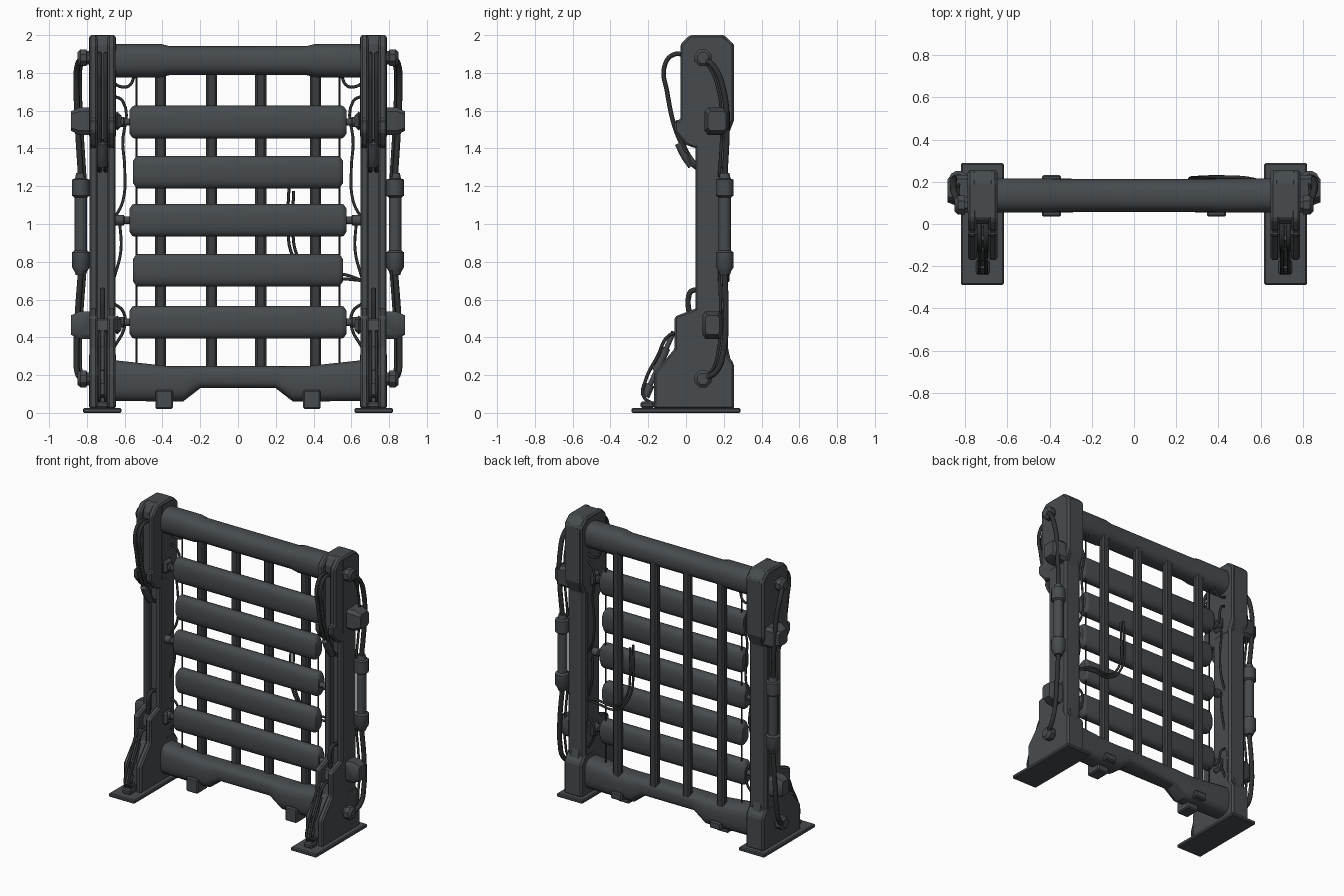
import bpy, bmesh, math
from mathutils import Vector


def material(name, rgb):
    m = bpy.data.materials.new(name)
    m.diffuse_color = (*rgb, 1)
    return m


STEEL = material("slate_steel", (0.062, 0.071, 0.078))
DARK = material("dark_steel", (0.043, 0.047, 0.050))
RUBBER = material("black_rubber", (0.028, 0.030, 0.031))


def finish(name, bm, mat, bevel=0, smooth=True):
    bmesh.ops.recalc_face_normals(bm, faces=bm.faces)
    me = bpy.data.meshes.new(name)
    bm.to_mesh(me)
    bm.free()
    me.materials.append(mat)
    ob = bpy.data.objects.new(name, me)
    bpy.context.collection.objects.link(ob)
    if bevel:
        b = ob.modifiers.new("bevel", 'BEVEL')
        b.width, b.segments, b.limit_method = bevel, 1, 'ANGLE'
    if smooth:
        bpy.ops.object.select_all(action='DESELECT')
        bpy.context.view_layer.objects.active = ob
        ob.select_set(True)
        bpy.ops.object.shade_smooth_by_angle(angle=math.radians(35))
    return ob


def box(name, x, y, z, mat=STEEL, bevel=0.008):
    bm = bmesh.new()
    bmesh.ops.create_cube(bm, size=1)
    for v in bm.verts:
        v.co = Vector([(r[0] + r[1]) / 2 + c * abs(r[1] - r[0])
                       for r, c in zip((x, y, z), v.co)])
    return finish(name, bm, mat, bevel, False)


def prism(name, profile, x0, x1, mat=STEEL, bevel=0.008):
    """Side profile in (y, z), extruded from x0 to x1."""
    bm = bmesh.new()
    a = [bm.verts.new((x0, y, z)) for y, z in profile]
    b = [bm.verts.new((x1, y, z)) for y, z in profile]
    bm.faces.new(a)
    bm.faces.new(b[::-1])
    n = len(a)
    for i in range(n):
        j = (i + 1) % n
        bm.faces.new((a[i], a[j], b[j], b[i]))
    return finish(name, bm, mat, bevel, False)


def loft(name, rings, mat=STEEL, n=20, axis='x', power=1.0):
    """Rings (position, centre_u, centre_v, radius_u, radius_v) along an axis."""
    bm = bmesh.new()
    loops = []
    for p, cu, cv, ru, rv in rings:
        loop = []
        for i in range(n):
            t = 2 * math.pi * (i + 0.5) / n
            c, s = math.cos(t), math.sin(t)
            u = cu + ru * math.copysign(abs(c) ** power, c)
            v = cv + rv * math.copysign(abs(s) ** power, s)
            loop.append(bm.verts.new((p, u, v) if axis == 'x' else (u, v, p)))
        loops.append(loop)
    for a, b in zip(loops, loops[1:]):
        for i in range(n):
            j = (i + 1) % n
            bm.faces.new((a[i], a[j], b[j], b[i]))
    bm.faces.new(loops[0])
    bm.faces.new(loops[-1][::-1])
    return finish(name, bm, mat)


def cable(name, pts, r, mat=RUBBER):
    cu = bpy.data.curves.new(name, 'CURVE')
    cu.dimensions = '3D'
    cu.bevel_depth, cu.bevel_resolution, cu.resolution_u = r, 2, 6
    cu.use_fill_caps = True
    sp = cu.splines.new('BEZIER')
    sp.bezier_points.add(len(pts) - 1)
    for bp, p in zip(sp.bezier_points, pts):
        bp.co = p
        bp.handle_left_type = bp.handle_right_type = 'AUTO'
    cu.materials.append(mat)
    ob = bpy.data.objects.new(name, cu)
    bpy.context.collection.objects.link(ob)
    bpy.ops.object.select_all(action='DESELECT')
    ob.select_set(True)
    bpy.context.view_layer.objects.active = ob
    bpy.ops.object.convert(target='MESH')


def sym(rings):
    """Mirror half a list of x rings to the other side."""
    return [(-r[0], *r[1:]) for r in reversed(rings)] + rings


# Top and bottom beams
Y = 0.135
loft("top_beam", sym([(0.36, Y, 1.865, 0.078, 0.077), (0.41, Y, 1.865, 0.082, 0.089),
                      (0.68, Y, 1.865, 0.082, 0.089)]), power=0.8)
loft("bottom_beam", sym([(0.20, Y, 0.19, 0.075, 0.06), (0.29, Y, 0.155, 0.08, 0.095),
                         (0.38, Y, 0.155, 0.082, 0.095), (0.64, Y, 0.17, 0.082, 0.108),
                         (0.68, Y, 0.17, 0.082, 0.108)]), power=0.65)

# Upright grille bars
for x in (-0.41, -0.14, 0.12, 0.41):
    box("grille_bar", (x - 0.03, x + 0.03), (0.155, 0.205), (0.2, 1.84), DARK, 0.012)

# Horizontal slats, alternating long and short
for i, z in enumerate((0.48, 0.755, 1.02, 1.275, 1.54)):
    h = 0.575 if i % 2 == 0 else 0.555
    loft("slat", sym([(h - 0.025, 0.12, z, 0.048, 0.087), (h - 0.015, 0.12, z, 0.046, 0.083),
                      (h, 0.12, z, 0.035, 0.06)]), power=0.75)

# Side profiles (y, z) of the post parts
head = [(-0.03, 1.55), (-0.03, 1.95), (0.02, 2.0), (0.20, 2.0), (0.253, 1.95),
        (0.253, 1.55), (0.21, 1.46), (0.05, 1.40), (0.0, 1.42), (-0.06, 1.49), (-0.06, 1.55)]
foot = [(-0.17, 0.02), (0.253, 0.02), (0.253, 0.26), (0.21, 0.31), (0.20, 0.56), (0.07, 0.56),
        (-0.06, 0.51), (-0.06, 0.34), (-0.17, 0.21)]

for s in (-1, 1):
    def X(a, b):
        return sorted((s * a, s * b))

    # Post: solid back with two front flanges, head and foot cheeks
    box("post_body", X(0.65, 0.785), (0.09, 0.222), (0.26, 1.6), bevel=0.015)
    for a, b in ((0.648, 0.69), (0.745, 0.787)):
        box("post_flange", X(a, b), (0.05, 0.19), (0.3, 1.7))
        prism("post_head_cheek", head, *X(a, b), bevel=0.01)
        prism("post_foot_cheek", foot, *X(a, b), bevel=0.01)
    prism("post_head_body", [(0.0, 1.44), (0.0, 1.95), (0.025, 1.999), (0.20, 2.001),
                             (0.255, 1.95), (0.255, 1.55), (0.215, 1.45)], *X(0.67, 0.765))
    prism("post_head_back", [(0.05, 1.45), (0.05, 2.0), (0.201, 2.001), (0.255, 1.95),
                             (0.255, 1.55), (0.21, 1.45)], *X(0.647, 0.788), bevel=0.014)
    prism("post_foot_body", [(-0.13, 0.02), (0.24, 0.02), (0.24, 0.26), (0.19, 0.5),
                             (0.0, 0.5), (-0.03, 0.33), (-0.13, 0.2)], *X(0.68, 0.755))
    prism("post_foot_back", [(0.10, 0.02), (0.255, 0.02), (0.255, 0.26), (0.21, 0.32),
                             (0.10, 0.32)], *X(0.647, 0.788), bevel=0.012)

    # Ground plate, feet and clips under the bottom beam
    box("base_plate", X(0.617, 0.82), (-0.288, 0.288), (0, 0.026), STEEL, 0.006)
    box("beam_foot", X(0.345, 0.437), (0.035, 0.15), (0.02, 0.122))
    box("beam_clip", X(0.345, 0.437), (0.15, 0.232), (0.07, 0.122))

    # Slat axles
    for z in (0.48, 1.02, 1.54):
        loft("slat_axle", [(s * x, 0.115, z, r, r) for x, r in
                           ((0.54, 0.02), (0.60, 0.02), (0.605, 0.028), (0.67, 0.028))], n=12)

    # Outer clamps and inner collars
    for z, y0, y1 in ((1.545, 0.095, 0.235), (0.465, 0.085, 0.195)):
        ym = (y0 + y1) / 2
        ry = (y1 - y0) / 2
        loft("outer_clamp", [(s * x, ym, z, ry * k, 0.075 * k) for x, k in
                             ((0.77, 1), (0.84, 1), (0.885, 0.7))], n=8, power=0.4)
        box("inner_collar", X(0.618, 0.66), (0.07, 0.16), (z - 0.05, z + 0.05), bevel=0.02)

    # Bolts at top and bottom
    for z in (1.88, 0.18):
        loft("side_bolt", [(s * x, 0.09, z, r, r) for x, r in
                           ((0.77, 0.038), (0.80, 0.038), (0.802, 0.048),
                            (0.835, 0.048), (0.85, 0.032))], n=8)

    # Side hydraulic cylinder
    px, py = s * 0.832, 0.205
    loft("side_cylinder", [(z, px, py, r, r) for z, r in (
        (0.73, 0.028), (0.75, 0.035), (0.77, 0.048), (0.85, 0.048), (0.86, 0.034), (1.14, 0.034),
        (1.15, 0.048), (1.235, 0.048), (1.24, 0.032), (1.27, 0.026))], n=12, axis='z')
    for name, pts in (("upper", ((0.09, 1.88, 0.83), (0.15, 1.83, 0.852), (0.20, 1.70, 0.855),
                                 (0.215, 1.55, 0.85), (0.205, 1.25, 0.832))),
                      ("lower", ((0.09, 0.18, 0.83), (0.16, 0.22, 0.852), (0.20, 0.34, 0.855),
                                 (0.21, 0.50, 0.85), (0.205, 0.75, 0.832)))):
        cable("side_hose_" + name, [(s * x, y, z) for y, z, x in pts], 0.016)
        cable("side_line_" + name, [(s * (x - 0.022), y - 0.028, z) for y, z, x in pts], 0.008)

    # Front hoses: pair looping out of the head
    for dx in (-0.016, 0.016):
        x = s * (0.717 + dx)
        cable("head_hose", [(x, 0.02, 1.89), (x, -0.07, 1.895), (x, -0.115, 1.83),
                            (x, -0.10, 1.70), (x, -0.055, 1.50), (x, -0.01, 1.40),
                            (x, 0.04, 1.31), (x, 0.10, 1.28)], 0.012)
        cable("foot_hose", [(x, -0.02, 0.43), (x, -0.09, 0.41), (x, -0.15, 0.30),
                            (x, -0.215, 0.17), (x, -0.225, 0.09), (x, -0.17, 0.05),
                            (x, -0.12, 0.06)], 0.009)
    cable("hose_sleeve", [(s * 0.717, -0.035, 1.43), (s * 0.717, 0.0, 1.36),
                          (s * 0.717, 0.035, 1.31)], 0.026, STEEL)

    # Foot strut with couplings
    def strut(name, t0, t1, r):
        a, b = Vector((s * 0.717, -0.065, 0.43)), Vector((s * 0.717, -0.22, 0.08))
        cable(name, [a.lerp(b, t0), a.lerp(b, t1)], r, STEEL)
    strut("foot_strut", 0.0, 0.98, 0.013)
    strut("strut_sleeve", 0.25, 0.6, 0.021)
    strut("strut_joint", 0.8, 0.98, 0.024)
    box("strut_lug", X(0.685, 0.749), (-0.24, -0.17), (0.025, 0.06))
    cable("foot_handle", [(s * 0.717, 0.02, 0.5), (s * 0.717, 0.015, 0.62),
                          (s * 0.717, 0.03, 0.645), (s * 0.717, 0.10, 0.645)], 0.014)

    # Inner wires and drooping cables
    cable("tension_wire", [(s * 0.537, 0.14, 0.2), (s * 0.537, 0.14, 1.84)], 0.005)
    for name, pts in (
            ("top_droop", ((0.67, 0.17, 1.76), (0.63, 0.18, 1.73), (0.58, 0.18, 1.73), (0.545, 0.17, 1.79))),
            ("inner_cable_upper", ((0.67, 0.16, 1.68), (0.61, 0.18, 1.65), (0.61, 0.18, 1.42),
                                   (0.60, 0.18, 1.30), (0.61, 0.18, 1.12), (0.66, 0.16, 1.02))),
            ("inner_cable_lower", ((0.625, 0.16, 1.0), (0.62, 0.17, 0.86), (0.66, 0.16, 0.70))),
            ("axle_loop", ((0.66, 0.17, 0.58), (0.61, 0.18, 0.54), (0.60, 0.18, 0.46), (0.66, 0.17, 0.34)))):
        cable(name, [(s * x, y, z) for x, y, z in pts], 0.008)

# Loose cables hanging on the back of the grille
for d in (0, 0.025):
    cable("back_cable", [(0.27 + d, 0.21, 1.2 - d), (0.265 + d, 0.215, 1.0), (0.29 + d, 0.22, 0.83),
                         (0.40, 0.222, 0.71 + d), (0.55, 0.215, 0.71 + d), (0.66, 0.18, 0.70)], 0.008)
